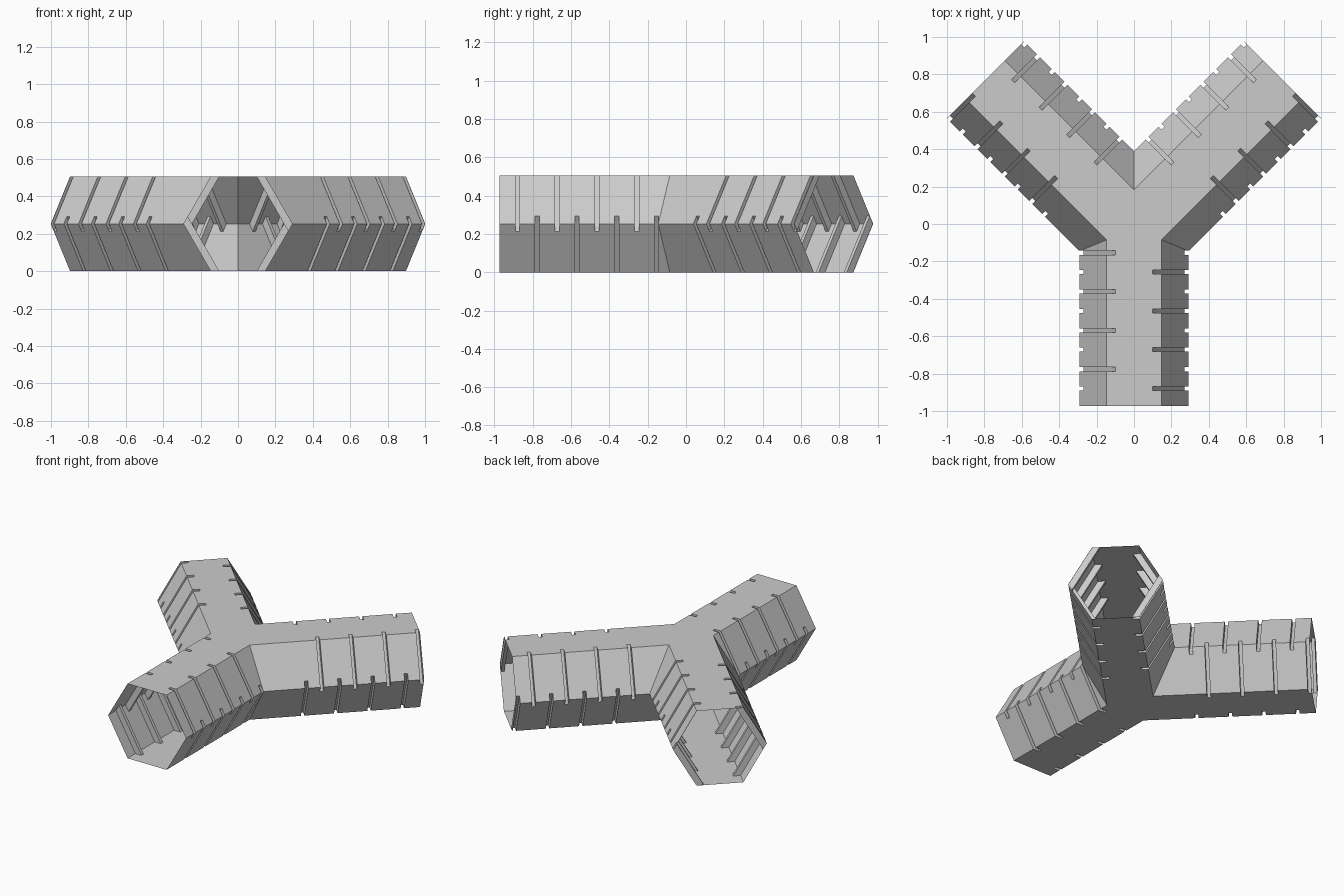
import bpy, bmesh, math
from mathutils import Vector, Matrix

if "Cube" in bpy.data.objects:
    bpy.data.objects.remove(bpy.data.objects["Cube"])

W, H = 0.292, 0.146            # half width at mid height / at top and bottom
MID, TOP = 0.253, 0.506
CY = -0.024                    # y of the junction centre
L_FRONT, L_SIDE = 0.95, 1.124  # arm lengths from the junction
DEPTH, SLOT_W = 0.04, 0.022
Q = math.sqrt(0.5)
CENTRE = Vector((0, CY, 0))
FRONT, RIGHT, LEFT = Vector((0, -1, 0)), Vector((Q, Q, 0)), Vector((-Q, Q, 0))

grey = bpy.data.materials.new("light grey")
grey.diffuse_color = (0.6, 0.6, 0.6, 1)
grey.use_nodes = True
grey.node_tree.nodes["Principled BSDF"].inputs["Base Color"].default_value = grey.diffuse_color


def make_object(name, bm):
    bmesh.ops.recalc_face_normals(bm, faces=bm.faces[:])
    me = bpy.data.meshes.new(name)
    bm.to_mesh(me)
    bm.free()
    ob = bpy.data.objects.new(name, me)
    bpy.context.collection.objects.link(ob)
    me.materials.append(grey)
    return ob


def outline(o):
    """Y-shaped plan with arms of half width o."""
    half = [(0, CY + o / Q), None, None, (o, CY + o - o / Q), (o, CY - L_FRONT)]
    e = CENTRE + RIGHT * L_SIDE
    half[1] = (e.x - o * Q, e.y + o * Q)
    half[2] = (e.x + o * Q, e.y - o * Q)
    return half + [(-x, y) for x, y in half[:0:-1]]


# Y-shaped hexagonal tunnel, lofted through three levels
bm = bmesh.new()
rings = [[bm.verts.new((x, y, z)) for x, y in outline(o)]
         for o, z in ((H, 0), (W, MID), (H, TOP))]
for a, b in zip(rings, rings[1:]):
    for i in range(9):
        j = (i + 1) % 9
        bm.faces.new((a[i], a[j], b[j], b[i]))
bm.faces.new(rings[0][::-1])
bm.faces.new(rings[2])
tunnel = make_object("y_tunnel", bm)

# Slot cutters: boxes whose inner face is parallel to the wall they cut
cut = bmesh.new()


def slots(direction, side, up, first):
    """Four slots on one wall; side = +-1 across the arm, up = +-1."""
    across = Vector((-direction.y, direction.x, 0)) * side
    normal = across * math.cos(math.pi / 6) + Vector((0, 0, up * 0.5))
    tangent = direction.cross(normal)
    rot = Matrix((direction, normal, tangent)).transposed().to_4x4()
    for k in range(4):
        p = CENTRE + direction * (first + 0.2075 * k) + Vector((0, 0, MID))
        p += normal * (MID - DEPTH + 0.1)
        bmesh.ops.create_cube(cut, size=1, matrix=Matrix.Translation(p) @ rot
                              @ Matrix.Diagonal((SLOT_W, 0.2, 0.6, 1)))


# (arm, side, first upper slot, first lower slot)
for arm, side, upper, lower in ((FRONT, 1, 0.233, 0.130), (FRONT, -1, 0.130, 0.233),
                                (RIGHT, 1, 0.391, 0.488), (RIGHT, -1, 0.488, 0.391),
                                (LEFT, -1, 0.391, 0.488), (LEFT, 1, 0.488, 0.391)):
    slots(arm, side, 1, upper)
    slots(arm, side, -1, lower)
cutter = make_object("slot_cutter", cut)
cutter.hide_render = True

mod = tunnel.modifiers.new("slots", 'BOOLEAN')
mod.operation = 'DIFFERENCE'
mod.solver = 'EXACT'
mod.use_self = True
mod.object = cutter
bpy.context.view_layer.objects.active = tunnel
bpy.ops.object.modifier_apply(modifier=mod.name)
bpy.data.objects.remove(cutter)

# Open the three arm ends
bm = bmesh.new()
bm.from_mesh(tunnel.data)
caps = [f for f in bm.faces
        if any(f.normal.dot(d) > 0.99 and (f.calc_center_median() - CENTRE).dot(d) > n - 0.001
               for d, n in ((FRONT, L_FRONT), (RIGHT, L_SIDE), (LEFT, L_SIDE)))]
bmesh.ops.delete(bm, geom=caps, context='FACES')
bm.to_mesh(tunnel.data)
bm.free()
